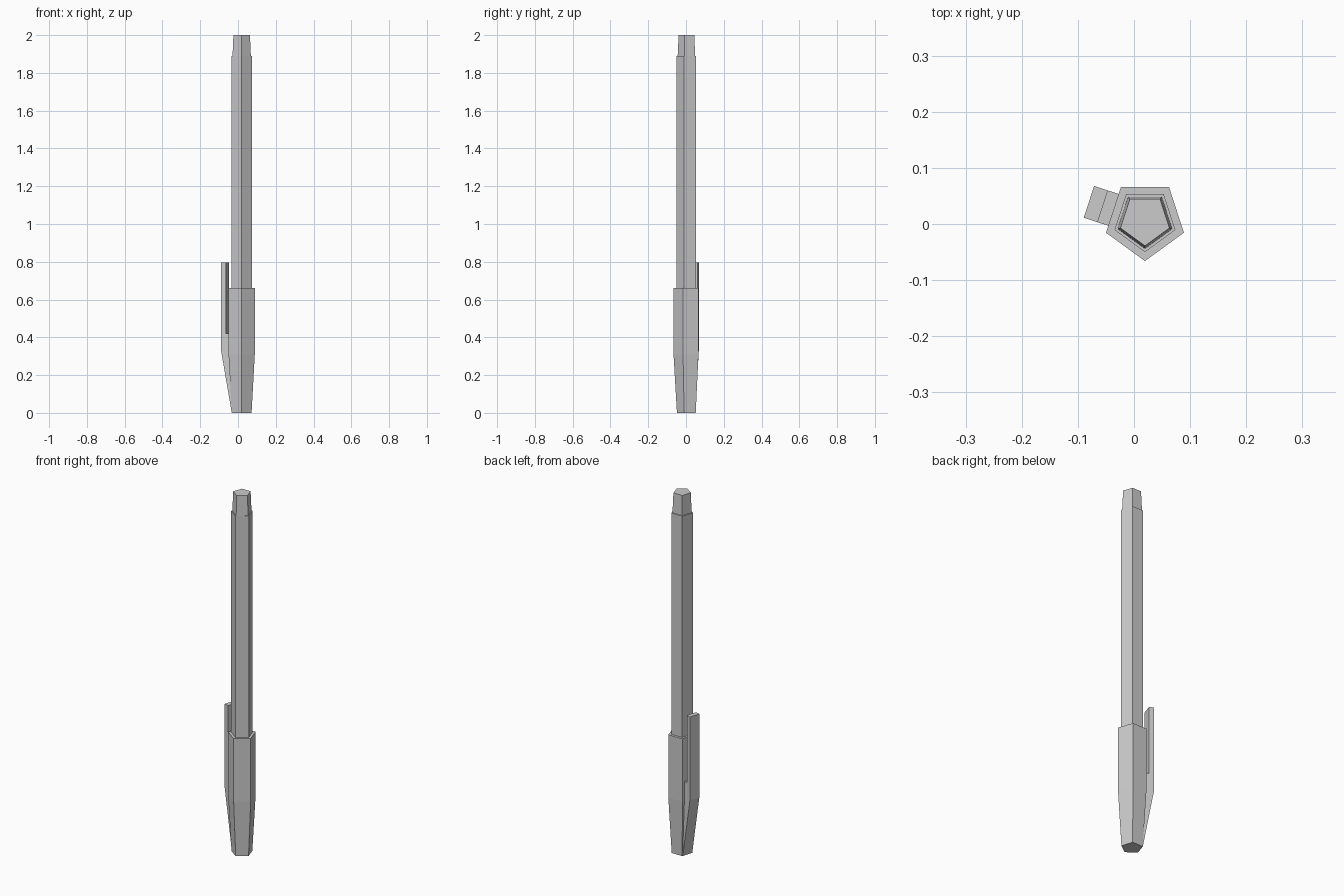
import bpy, bmesh, math
from mathutils import Vector

if "Cube" in bpy.data.objects:
    bpy.data.objects.remove(bpy.data.objects["Cube"])

CENTER = Vector((0.0195, 0.007, 0))


def add_object(name, bm):
    bmesh.ops.recalc_face_normals(bm, faces=bm.faces[:])
    mesh = bpy.data.meshes.new(name)
    bm.to_mesh(mesh)
    bm.free()
    obj = bpy.data.objects.new(name, mesh)
    bpy.context.collection.objects.link(obj)
    return obj


def pentagon_loft(name, sections):
    """Closed five-sided prism through (radius, z) sections."""
    bm = bmesh.new()
    rings = []
    for r, z in sections:
        angles = [math.radians(-90 + 72 * i) for i in range(5)]
        rings.append([bm.verts.new(CENTER + Vector((r * math.cos(a), r * math.sin(a), z)))
                      for a in angles])
    for lo, hi in zip(rings, rings[1:]):
        for i in range(5):
            j = (i + 1) % 5
            bm.faces.new((lo[i], lo[j], hi[j], hi[i]))
    bm.faces.new(rings[0])
    bm.faces.new(rings[-1])
    return add_object(name, bm)


# Cap, tapering toward the closed bottom end
pentagon_loft("cap", [(0.055, 0), (0.073, 0.31), (0.073, 0.66)])

# Barrel and stepped end plug
pentagon_loft("barrel", [(0.057, 0.62), (0.057, 1.89)])
pentagon_loft("end_plug", [(0.051, 1.87), (0.051, 1.89), (0.046, 2.0)])

# Clip: side profile (distance from axis, z) extruded across one cap face
profile = [(0.040, 0.002), (0.046, 0.002), (0.105, 0.33), (0.105, 0.795),
           (0.079, 0.795), (0.079, 0.42), (0.050, 0.42)]
angle = math.radians(162)
out = Vector((math.cos(angle), math.sin(angle), 0))
side = Vector((-out.y, out.x, 0))
width = 0.0595
bm = bmesh.new()
face = bm.faces.new([bm.verts.new(CENTER + out * r + Vector((0, 0, z)) - side * width / 2)
                     for r, z in profile])
ext = bmesh.ops.extrude_face_region(bm, geom=[face])
bmesh.ops.translate(bm, vec=side * width,
                    verts=[g for g in ext["geom"] if isinstance(g, bmesh.types.BMVert)])
add_object("pocket_clip", bm)
